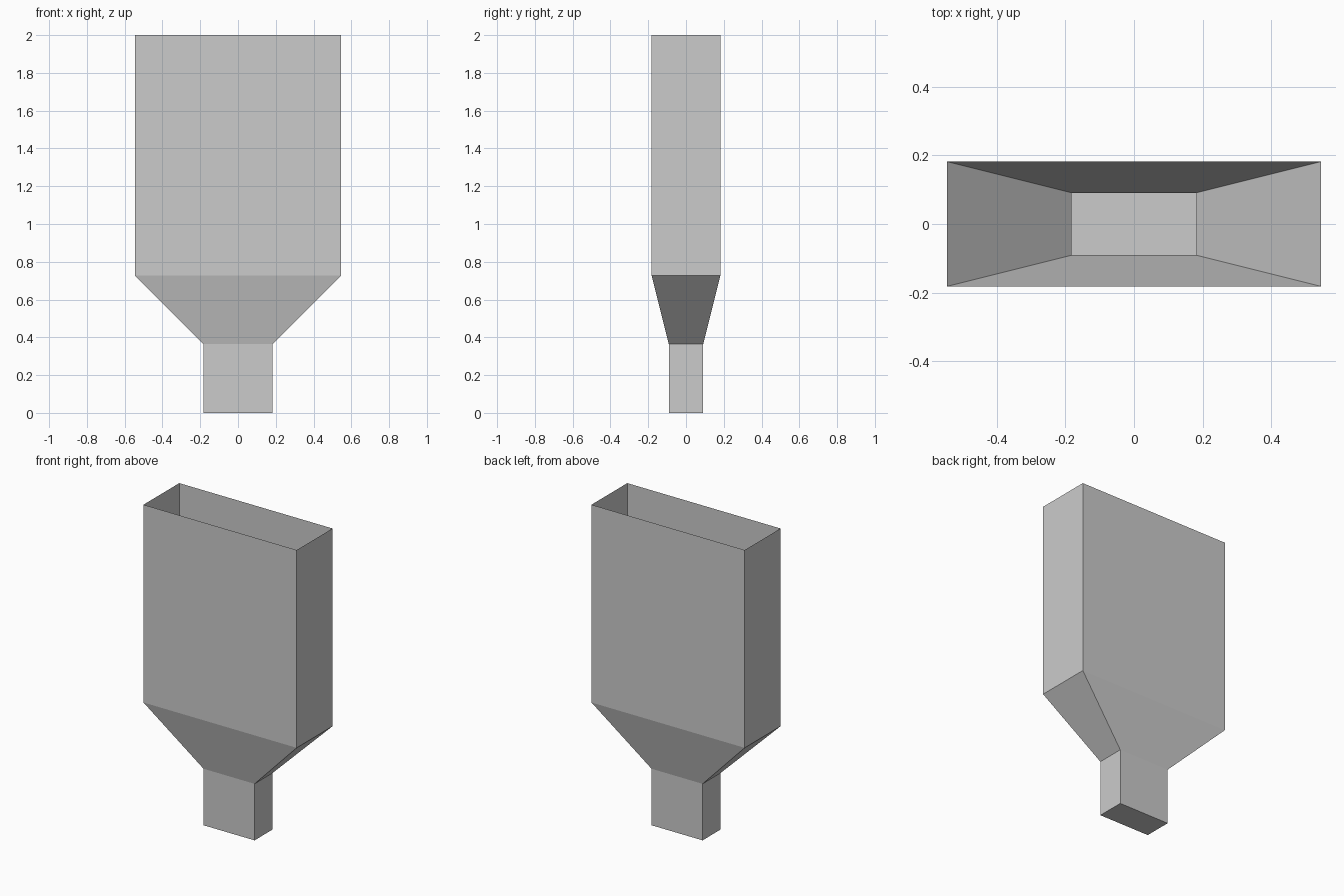
import bpy
import bmesh

if "Cube" in bpy.data.objects:
    bpy.data.objects.remove(bpy.data.objects["Cube"])

U = 2 / 11  # base module

# Profile: (half width, half depth, height)
profile = [(1, 0.5, 0), (1, 0.5, 2), (3, 1, 4), (3, 1, 11)]
corners = [(-1, -1), (1, -1), (1, 1), (-1, 1)]

bm = bmesh.new()
rings = [[bm.verts.new((sx * w * U, sy * d * U, z * U)) for sx, sy in corners]
         for w, d, z in profile]

# Neck, flared shoulder and body walls, open at the top
for low, high in zip(rings, rings[1:]):
    for i in range(4):
        j = (i + 1) % 4
        bm.faces.new((low[i], low[j], high[j], high[i]))

# Closed base
bm.faces.new(rings[0][::-1])

mesh = bpy.data.meshes.new("open_hopper")
bm.to_mesh(mesh)
bm.free()
hopper = bpy.data.objects.new("open_hopper", mesh)
bpy.context.collection.objects.link(hopper)
